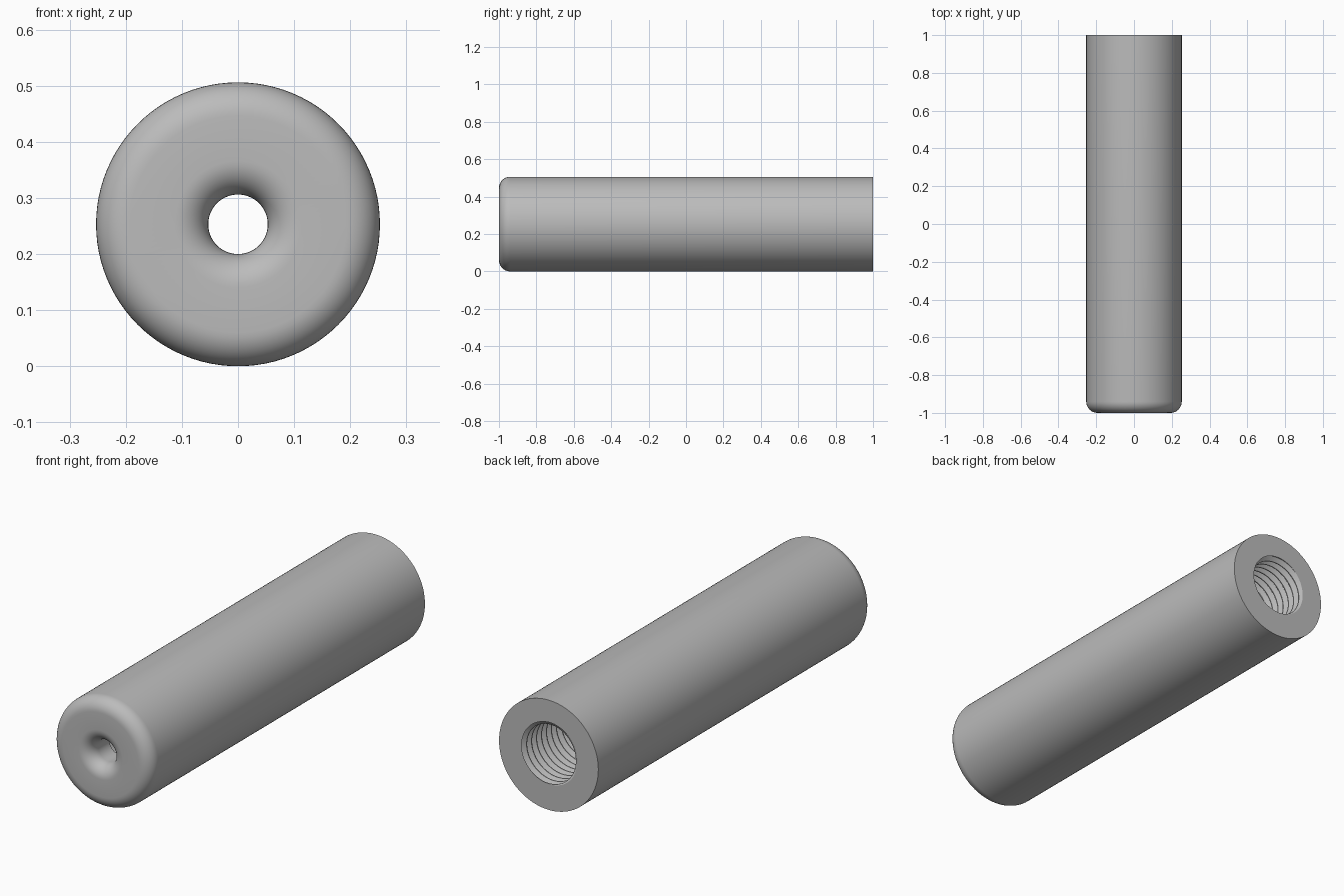
import bpy, bmesh
from math import sin, cos, pi, radians

if "Cube" in bpy.data.objects:
    bpy.data.objects.remove(bpy.data.objects["Cube"], do_unlink=True)

SEGMENTS = 96
OUTER, BORE, CHAMBER, GROOVE = 0.253, 0.053, 0.132, 0.152
FILLET = 0.06
FRONT, BACK = -1.0, 1.0
CHAMBER_FRONT = -0.86
PITCH, THREAD_START, TURNS = 0.036, 0.68, 9
# Fractions of one pitch where the thread profile bends: crest, then groove
BENDS = (0.0, 0.12, 0.5, 0.62)


def fillet(radius_centre, start, end, steps=10):
    """Quarter round between the front face and a cylinder, as (r, y) points."""
    angles = [radians(start + (end - start) * i / steps) for i in range(steps + 1)]
    return [(radius_centre + FILLET * cos(a), FRONT + FILLET - FILLET * sin(a)) for a in angles]


def thread_radius(y, turn):
    f = ((y - THREAD_START) / PITCH - turn) % 1.0
    a, b, c, d = 0.0, BENDS[1], BENDS[2], BENDS[3]
    if f <= b:
        t = 0.0
    elif f < c:
        t = (f - b) / (c - b)
    elif f <= d:
        t = 1.0
    else:
        t = (1.0 - f) / (1.0 - d)
    return CHAMBER + (GROOVE - CHAMBER) * t


def column(turn):
    """Closed cross-section of the tube at one angle, thread included."""
    points = [(OUTER, BACK)]
    points += fillet(OUTER - FILLET, 0, 90)
    points += fillet(BORE + FILLET, 90, 180)
    points += [(BORE, CHAMBER_FRONT), (CHAMBER, CHAMBER_FRONT), (CHAMBER, THREAD_START)]
    for k in range(-1, TURNS + 1):
        for bend in BENDS:
            y = THREAD_START + PITCH * (k + bend + turn)
            y = min(max(y, THREAD_START), BACK)
            points.append((thread_radius(y, turn), y))
    points.append((thread_radius(BACK, turn), BACK))
    return points


# Tube: sweep the cross-section around the axis
bm = bmesh.new()
columns = []
for i in range(SEGMENTS + 1):
    turn = i / SEGMENTS
    a = 2 * pi * turn
    columns.append([bm.verts.new((r * cos(a), y, OUTER + r * sin(a))) for r, y in column(turn)])
for left, right in zip(columns, columns[1:]):
    count = len(left)
    for j in range(count):
        k = (j + 1) % count
        bm.faces.new((left[j], left[k], right[k], right[j]))
bmesh.ops.remove_doubles(bm, verts=bm.verts[:], dist=0.00005)
bmesh.ops.recalc_face_normals(bm, faces=bm.faces[:])

mesh = bpy.data.meshes.new("threaded_tube")
bm.to_mesh(mesh)
bm.free()
tube = bpy.data.objects.new("threaded_tube", mesh)
bpy.context.collection.objects.link(tube)

# Plain grey finish
grey = bpy.data.materials.new("plain grey")
grey.use_nodes = True
colour = (0.5, 0.5, 0.5, 1.0)
grey.diffuse_color = colour
grey.node_tree.nodes["Principled BSDF"].inputs["Base Color"].default_value = colour
mesh.materials.append(grey)

# Smooth walls, crisp rims and thread edges
bpy.ops.object.select_all(action="DESELECT")
tube.select_set(True)
bpy.context.view_layer.objects.active = tube
bpy.ops.object.shade_smooth_by_angle(angle=radians(30))
